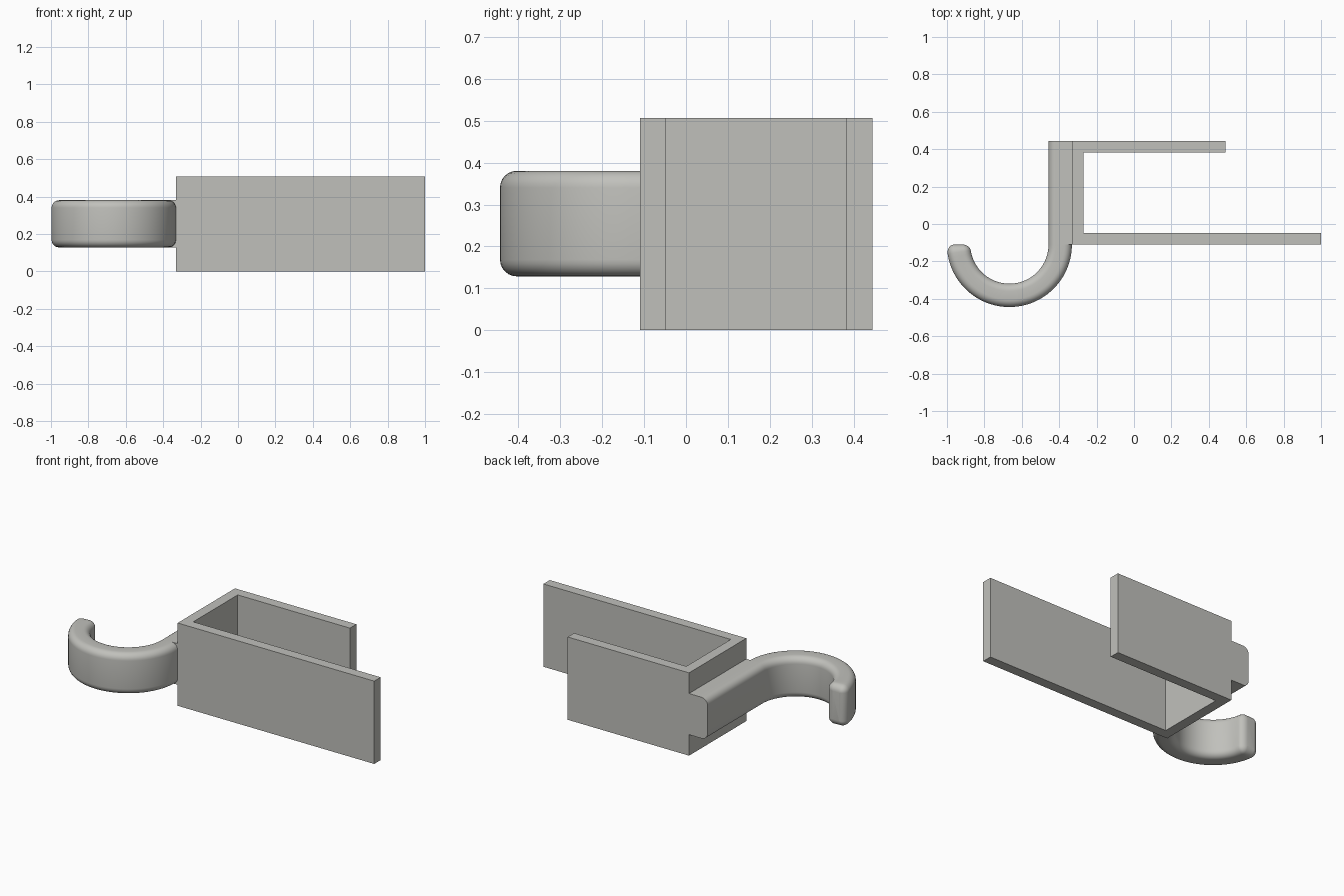
import bpy, bmesh, math

if "Cube" in bpy.data.objects:
    bpy.data.objects.remove(bpy.data.objects["Cube"])

grey = bpy.data.materials.new("light_grey")
grey.diffuse_color = (0.53, 0.53, 0.50, 1)
grey.use_nodes = True
grey.node_tree.nodes["Principled BSDF"].inputs["Base Color"].default_value = grey.diffuse_color


def finish(name, bm, smooth=False):
    bmesh.ops.remove_doubles(bm, verts=bm.verts, dist=1e-5)
    bmesh.ops.recalc_face_normals(bm, faces=bm.faces)
    mesh = bpy.data.meshes.new(name)
    bm.to_mesh(mesh)
    bm.free()
    mesh.materials.append(grey)
    obj = bpy.data.objects.new(name, mesh)
    bpy.context.collection.objects.link(obj)
    if smooth:
        bpy.context.view_layer.objects.active = obj
        obj.select_set(True)
        bpy.ops.object.shade_smooth_by_angle(angle=math.radians(35))
        obj.select_set(False)


# U-shaped bracket with one long and one short arm
WALL_X, FRONT, BACK, T, HEIGHT = -0.332, -0.11, 0.445, 0.062, 0.507
outline = [(WALL_X, FRONT), (1, FRONT), (1, FRONT + T), (WALL_X + T, FRONT + T),
           (WALL_X + T, BACK - T), (0.49, BACK - T), (0.49, BACK), (WALL_X, BACK)]
bm = bmesh.new()
face = bm.faces.new([bm.verts.new((x, y, 0)) for x, y in outline])
side = bmesh.ops.extrude_face_region(bm, geom=[face])
bmesh.ops.translate(bm, vec=(0, 0, HEIGHT),
                    verts=[v for v in side["geom"] if isinstance(v, bmesh.types.BMVert)])
finish("bracket", bm)

# Hook: rounded band swept along a straight run and a half circle
HALF_W, HALF_H, ROUND, MID_Z = 0.0625, 0.126, 0.04, 0.2545
R = 0.334 - HALF_W
CX = -1 + 0.334


def section(inset, square_wall_side):
    pts = []
    for k, (su, sz) in enumerate([(1, 1), (-1, 1), (-1, -1), (1, -1)]):
        r = 0 if square_wall_side and su > 0 else ROUND - inset
        for i in range(7):
            a = math.pi / 2 * (k + i / 6)
            pts.append((su * (HALF_W - inset - r) + r * math.cos(a),
                        sz * (HALF_H - inset - r) + r * math.sin(a)))
    return pts


# Stations: centre point, outward direction, inset, square against the wall
stations = [((CX + R, BACK), (1, 0), 0, True), ((CX + R, FRONT), (1, 0), 0, True)]
tip = math.pi - ROUND / R
arc = [(tip * i / 40, 0) for i in range(41)]
for i in range(1, 7):
    t = math.pi / 2 * i / 6
    arc.append((tip + ROUND / R * math.sin(t), ROUND * (1 - math.cos(t)) * 0.999))
for a, inset in arc:
    c, s = math.cos(a), -math.sin(a)
    stations.append(((CX + R * c, FRONT + R * s), (c, s), inset, False))

bm = bmesh.new()
rings = [[bm.verts.new((p[0] + u * n[0], p[1] + u * n[1], MID_Z + z))
          for u, z in section(inset, sq)] for p, n, inset, sq in stations]
for a, b in zip(rings, rings[1:]):
    for i in range(len(a)):
        j = (i + 1) % len(a)
        bm.faces.new((a[i], a[j], b[j], b[i]))
bm.faces.new(rings[0])
bm.faces.new(rings[-1])
finish("hook", bm, True)
